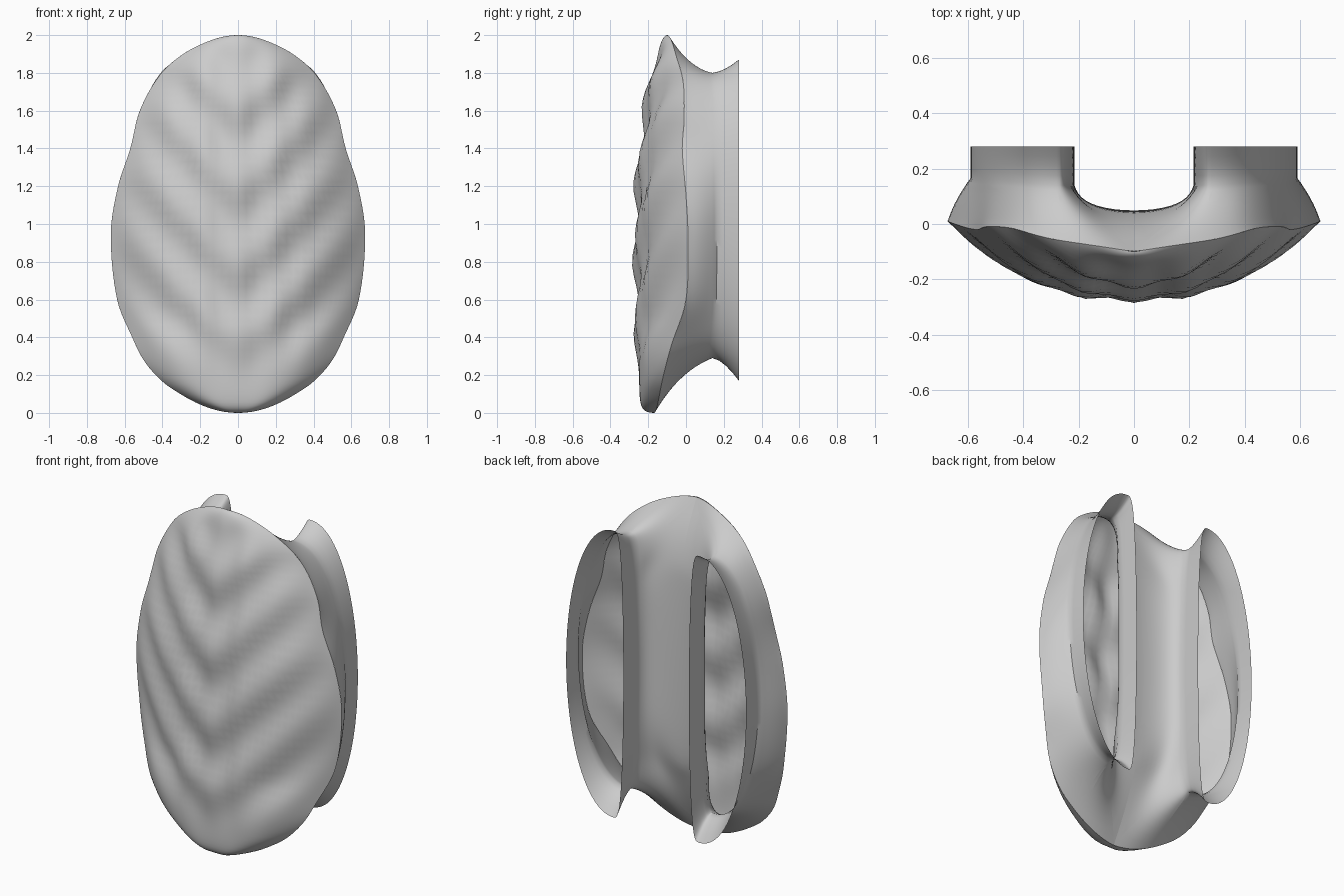
import bpy, bmesh, math
from mathutils import Vector

if "Cube" in bpy.data.objects:
    bpy.data.objects.remove(bpy.data.objects["Cube"])

ROWS, COLS = 56, 24


def curve(keys):
    """Smooth interpolation through (z, value) keys, spaced by angle so the ends round off."""
    pts = sorted((math.acos(max(-1, min(1, z - 1))), v) for z, v in keys)

    def slope(i):
        a, b = pts[max(i - 1, 0)], pts[min(i + 1, len(pts) - 1)]
        return (b[1] - a[1]) / (b[0] - a[0])

    def at(a):
        i = 0
        while i < len(pts) - 2 and a > pts[i + 1][0]:
            i += 1
        (a0, v0), (a1, v1) = pts[i], pts[i + 1]
        d = a1 - a0
        t = (a - a0) / d
        return ((2*t**3 - 3*t*t + 1) * v0 + (t**3 - 2*t*t + t) * d * slope(i)
                + (3*t*t - 2*t**3) * v1 + (t**3 - t*t) * d * slope(i + 1))
    return at


# Profiles from top to bottom: half width, rim depth, front depth, back depth
half_width = curve([(2, 0), (1.97, .15), (1.9, .29), (1.8, .405), (1.6, .52), (1.4, .57), (1.2, .635),
                    (.95, .673), (.6, .64), (.4, .56), (.28, .5), (.17, .405), (.1, .305), (.04, .19),
                    (.01, .095), (0, 0)])
rim_y = curve([(2, -.1), (1.9, -.055), (1.75, -.015), (1.55, -.01), (1.4, -.02), (1.15, 0), (.95, .01),
               (.6, 0), (.35, -.08), (.15, -.13), (0, -.17)])
front_y = curve([(2, -.1), (1.9, -.15), (1.75, -.19), (1.5, -.225), (1.2, -.255), (.9, -.26),
                 (.5, -.26), (.2, -.25), (.05, -.24), (.01, -.215), (0, -.17)])
back_y = curve([(2, -.1), (1.9, -.01), (1.75, .03), (1.4, .045), (.7, .045), (.4, .03),
                (.2, -.02), (.08, -.09), (0, -.17)])


def mirrored_object(name, bm):
    bmesh.ops.remove_doubles(bm, verts=bm.verts, dist=1e-4)
    bmesh.ops.dissolve_degenerate(bm, edges=bm.edges, dist=1e-5)
    bmesh.ops.recalc_face_normals(bm, faces=bm.faces)
    me = bpy.data.meshes.new(name)
    bm.to_mesh(me)
    bm.free()
    ob = bpy.data.objects.new(name, me)
    bpy.context.collection.objects.link(ob)
    bpy.ops.object.select_all(action='DESELECT')
    ob.select_set(True)
    bpy.context.view_layer.objects.active = ob
    mod = ob.modifiers.new("mirror", 'MIRROR')
    mod.use_clip = True
    bpy.ops.object.modifier_apply(modifier=mod.name)
    bpy.ops.object.shade_smooth_by_angle(angle=math.radians(40))
    return ob


def skin(lines, closed=False):
    """Quads between successive point lines."""
    bm = bmesh.new()
    grid = [[bm.verts.new(p) for p in line] for line in lines]
    pairs = list(zip(grid, grid[1:])) + ([(grid[-1], grid[0])] if closed else [])
    for r, s in pairs:
        for j in range(len(r) - 1):
            bm.faces.new((r[j], r[j + 1], s[j + 1], s[j]))
    return bm


angles = [math.pi * i / ROWS for i in range(ROWS + 1)]

# Front plate: bowed oval with chevron ripples and lengthwise ridges
lines = []
for a in angles:
    z, w, row = 1 + math.cos(a), half_width(a), []
    for j in range(COLS + 1):
        u = math.sin(math.pi / 2 * j / COLS)
        x = u * w
        k = u ** (2.3 + 5 * max(0, .5 - z))
        fade = (1 - u ** 5) * min(1, 2.2 * math.sin(a) ** 2) * min(1, z / .45) ** 2
        v = z - 1.05 * (math.sqrt(x * x + .002) - .045)
        ripple = -.017 * math.cos(2 * math.pi * (v - .8) / .42) * fade
        ripple -= .008 * math.cos(2 * math.pi * x / .19) * fade * max(0, 1 - (x / .4) ** 2)
        row.append((x, front_y(a) * (1 - k) + rim_y(a) * k + ripple, z))
    lines.append(row)
mirrored_object("front_plate", skin(lines))


# Back shell: from the rim and centre strip into a flared oval collar on each side
def collar(a, outer, y, mid, h, tip=.28):
    s = max(0, math.sin(a))
    x = tip + .31 * s ** .95 if outer else tip - .065 * s ** .6
    return Vector((x, y, mid + h * math.cos(a)))


def rim(a):
    return Vector((half_width(a), rim_y(a), 1 + math.cos(a)))


def strip(a):
    return Vector((0, back_y(a), 1 + math.cos(a)))


TIP, TURN = .42, .5   # rim angle facing the collar tip, collar angle where the centre strip starts
NECK_Y = .14


def back_line(a, outer):
    s = max(0, math.sin(a))
    if outer:
        start = rim(TIP + (math.pi - 2 * TIP) * a / math.pi)
    elif a < TURN:
        start = rim(TIP * (1 - a / TURN))
    elif a > math.pi - TURN:
        start = rim(math.pi - TIP * (1 - (math.pi - a) / TURN))
    else:
        start = strip((a - TURN) / (math.pi - 2 * TURN) * math.pi)
    neck = collar(a, outer, NECK_Y + (.025 * s if outer else 0), 1.045, .755)
    lip = collar(a, outer, .28, 1.02, .85)
    side = start.lerp(neck, .85 - .6 * s if outer else .6 + .35 * s)
    rise = .5 if outer else .45 * (1 - s) ** .7 + .03
    bend = Vector((side.x, start.y + (neck.y - start.y) * rise, side.z))
    pts = []
    for j in range(11):
        t = j / 10
        pts.append(start * (1 - t)**2 + bend * 2 * t * (1 - t) + neck * t * t)
    for t in (.25, .5, .75, 1):
        p = neck.lerp(lip, t)
        p.z = neck.z + (lip.z - neck.z) * t ** 1.6
        pts.append(p)
    return pts


loop = [back_line(a, True) for a in angles] + [back_line(a, False) for a in reversed(angles[1:-1])]
shell = mirrored_object("back_shell", skin(loop, closed=True))

# Relax the bridge between the collars, strongest at its ends, holding rim and collars
bm = bmesh.new()
bm.from_mesh(shell.data)
free = [v for v in bm.verts if not v.is_boundary and v.co.y < NECK_Y - .001]
ends = [v for v in free if abs(v.co.z - 1.02) > .6 and abs(v.co.x) < .36]
for group, rounds in ((ends, 60), (free, 6)):
    for _ in range(rounds):
        bmesh.ops.smooth_vert(bm, verts=group, factor=.5,
                              use_axis_x=True, use_axis_y=True, use_axis_z=True)
bm.to_mesh(shell.data)
bm.free()
